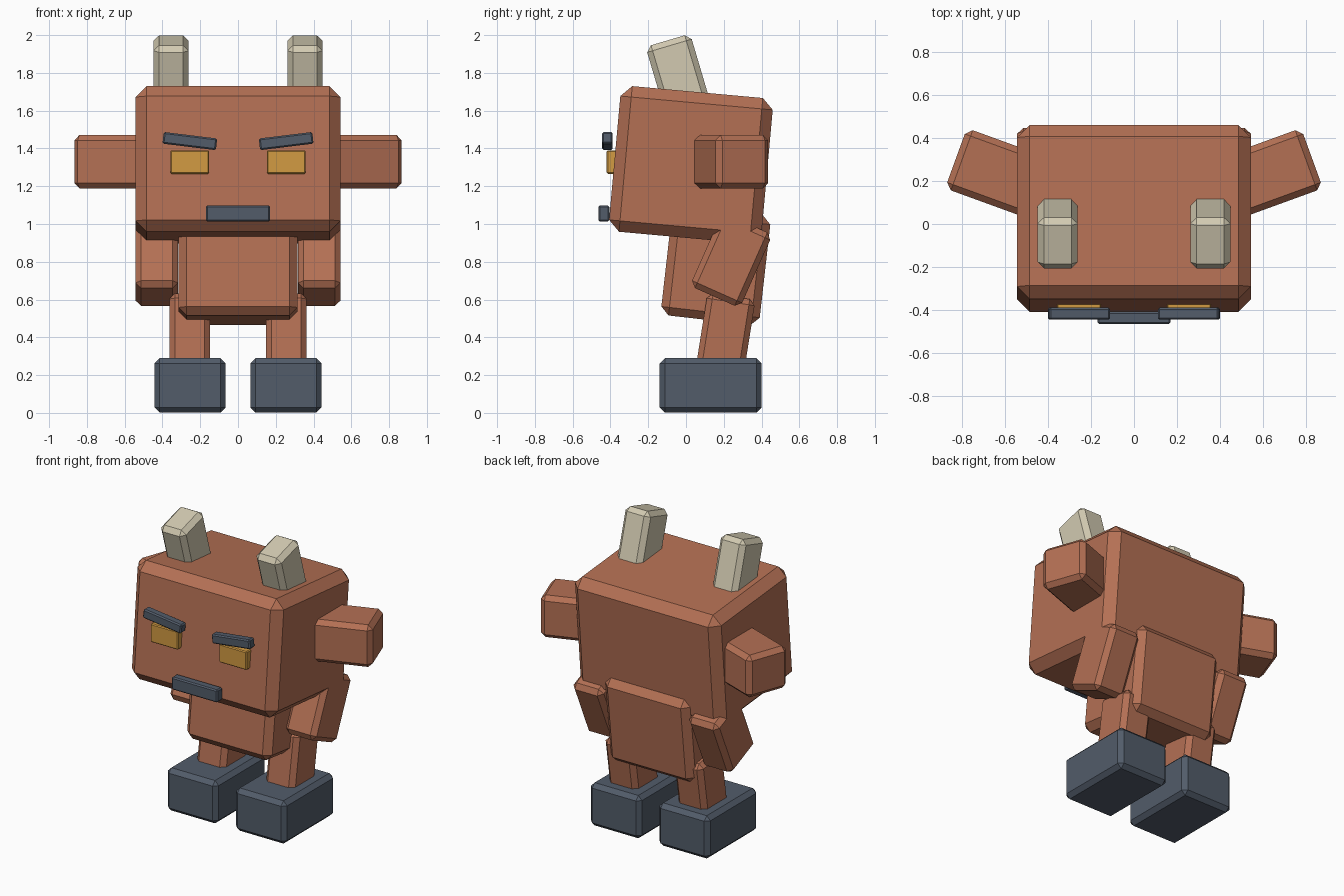
import bpy, bmesh
from math import radians
from mathutils import Matrix, Vector, Euler

if "Cube" in bpy.data.objects:
    bpy.data.objects.remove(bpy.data.objects["Cube"])


def material(name, srgb):
    m = bpy.data.materials.new(name)
    lin = [((c / 255 + 0.055) / 1.055) ** 2.4 for c in srgb]
    m.diffuse_color = (*lin, 1.0)
    m.use_nodes = True
    m.node_tree.nodes["Principled BSDF"].inputs["Base Color"].default_value = m.diffuse_color
    return m


BROWN = material("rust_brown", (180, 112, 84))
SLATE = material("slate_grey", (82, 92, 106))
BONE = material("bone_cream", (210, 202, 177))
AMBER = material("amber", (210, 155, 66))


def block(name, size, loc, rot, bevel, mat):
    """Box with a single flat chamfer on every edge."""
    bm = bmesh.new()
    bmesh.ops.create_cube(bm, size=1.0)
    bmesh.ops.scale(bm, vec=Vector(size), verts=bm.verts)
    bmesh.ops.bevel(bm, geom=bm.edges[:], offset=bevel, segments=1,
                    profile=0.5, affect='EDGES')
    mesh = bpy.data.meshes.new(name)
    bm.to_mesh(mesh)
    bm.free()
    mesh.materials.append(mat)
    ob = bpy.data.objects.new(name, mesh)
    ob.location = loc
    ob.rotation_euler = [radians(a) for a in rot]
    bpy.context.collection.objects.link(ob)
    return ob


def pair(name, size, loc, rot, bevel, mat):
    """Matching blocks on both sides of x = 0."""
    for side, s in (("left", -1), ("right", 1)):
        block(f"{side}_{name}", size, (loc[0] * s, loc[1], loc[2]),
              (rot[0], rot[1] * s, rot[2] * s), bevel, mat)


# Head and torso, both leaning back
block("head", (1.085, 0.81, 0.774), (0, 0.026, 1.313), (-5.2, 0, 0), 0.058, BROWN)
block("torso", (0.63, 0.524, 0.582), (0, 0.158, 0.78), (-6.5, 0, 0), 0.043, BROWN)

# Limbs
pair("arm", (0.225, 0.29, 0.425), (0.43, 0.239, 0.808), (-24, 0, 0), 0.03, BROWN)
pair("leg", (0.215, 0.256, 0.46), (0.256, 0.205, 0.39), (-9, 0, 0), 0.03, BROWN)
pair("hoof", (0.378, 0.54, 0.287), (0.254, 0.131, 0.146), (0, 0, 0), 0.027, SLATE)

# Ears swept backwards, horns tipped forwards
pair("ear", (0.44, 0.297, 0.283), (0.619, 0.23, 1.33), (0, 0, 20), 0.029, BROWN)
pair("horn", (0.186, 0.246, 0.36), (0.354, -0.045, 1.80), (16.5, 0, 0), 0.03, BONE)

# Face
pair("eye", (0.205, 0.06, 0.124), (0.255, -0.39, 1.328), (0, 0, 0), 0.006, AMBER)
pair("brow", (0.285, 0.056, 0.062), (0.255, -0.416, 1.439), (0, -7, 0), 0.008, SLATE)
block("mouth", (0.34, 0.058, 0.085), (0, -0.435, 1.056), (0, 0, 0), 0.008, SLATE)
